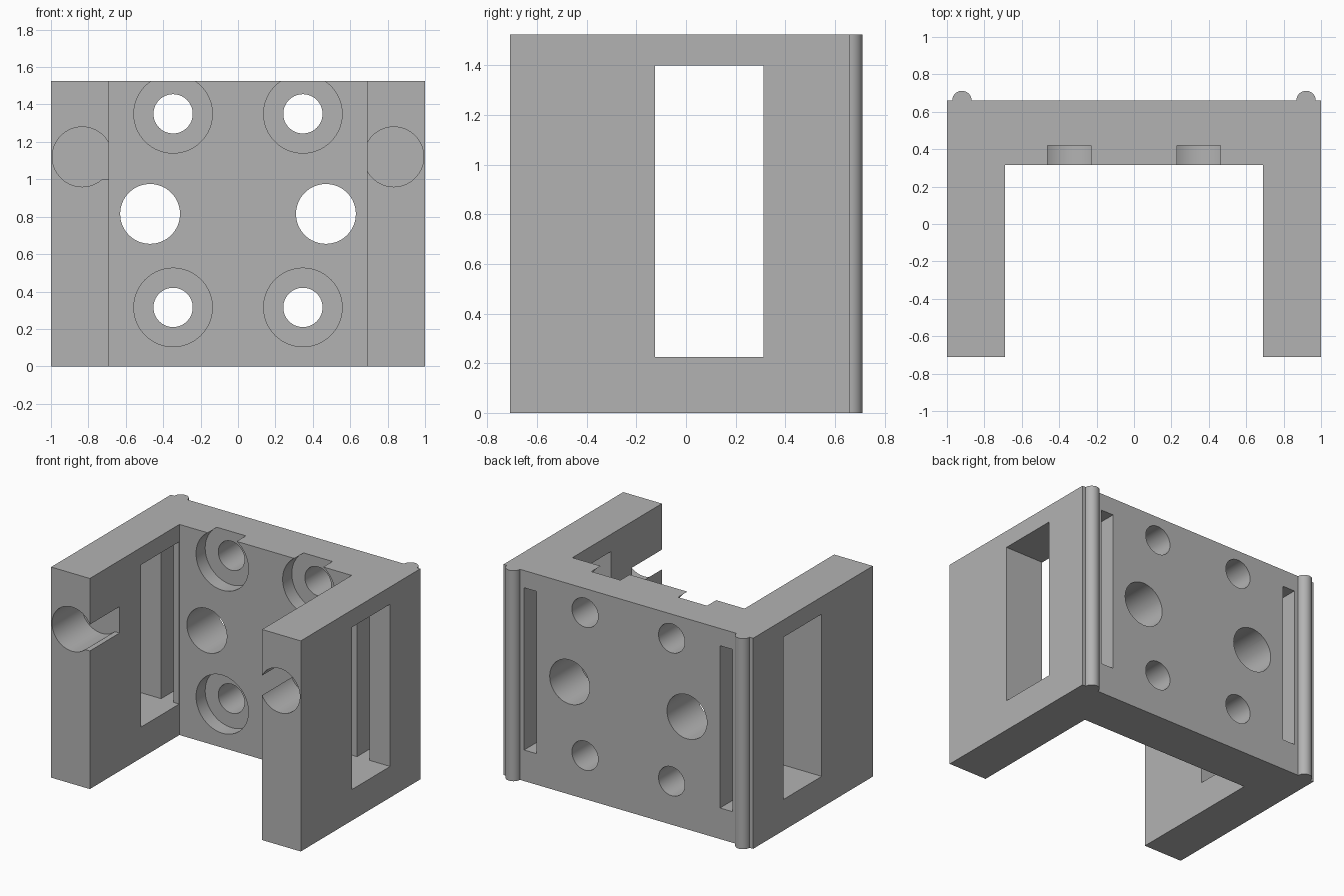
import bpy, bmesh, math

cube = bpy.data.objects.get("Cube")
if cube:
    bpy.data.objects.remove(cube, do_unlink=True)

HEIGHT = 1.525
FRONT, INNER, BACK = -0.71, 0.315, 0.66

grey = bpy.data.materials.new("plain grey")
grey.use_nodes = True
colour = (0.45, 0.45, 0.45, 1)
grey.diffuse_color = colour
grey.node_tree.nodes["Principled BSDF"].inputs["Base Color"].default_value = colour


def extrude(name, points, to_3d, offset):
    """Solid made by sweeping a closed profile along an offset."""
    bm = bmesh.new()
    face = bm.faces.new([bm.verts.new(to_3d(a, b)) for a, b in points])
    result = bmesh.ops.extrude_face_region(bm, geom=[face])
    moved = [g for g in result["geom"] if isinstance(g, bmesh.types.BMVert)]
    bmesh.ops.translate(bm, verts=moved, vec=offset)
    bmesh.ops.recalc_face_normals(bm, faces=bm.faces)
    mesh = bpy.data.meshes.new(name)
    bm.to_mesh(mesh)
    bm.free()
    mesh.materials.append(grey)
    obj = bpy.data.objects.new(name, mesh)
    bpy.context.collection.objects.link(obj)
    return obj


def arc(cx, cy, r, steps, sweep):
    return [(cx + r * math.cos(sweep * i / steps), cy + r * math.sin(sweep * i / steps))
            for i in range(steps + 1)]


def cut(body, cutter):
    cutter.hide_render = True
    mod = body.modifiers.new("cut", 'BOOLEAN')
    mod.operation = 'DIFFERENCE'
    mod.solver = 'EXACT'
    mod.object = cutter
    bpy.context.view_layer.objects.active = body
    bpy.ops.object.modifier_apply(modifier=mod.name)
    bpy.data.objects.remove(cutter, do_unlink=True)


def cut_hole(body, x, z, r, y0, y1):
    circle = arc(x, z, r, 64, 2 * math.pi)[:-1]
    cut(body, extrude("hole_cutter", circle, lambda a, b: (a, y0, b), (0, y1 - y0, 0)))


def cut_box(body, x0, x1, y0, y1, z0, z1):
    rect = [(x0, y0), (x1, y0), (x1, y1), (x0, y1)]
    cut(body, extrude("box_cutter", rect, lambda a, b: (a, b, z0), (0, 0, z1 - z0)))


# U-shaped body with a half-round rib at each back corner
half = [(0.69, INNER), (0.69, FRONT), (1, FRONT), (1, BACK)]
half += arc(0.92, BACK, 0.052, 20, math.pi)
outline = half + [(-x, y) for x, y in reversed(half)]
bracket = extrude("bracket", outline, lambda a, b: (a, b, 0), (0, 0, HEIGHT))

for side in (-1, 1):
    # Arm window and the narrow slot leading from it through the back wall
    xs = sorted((side * 0.6, side * 1.1))
    cut_box(bracket, *xs, -0.125, INNER - 0.002, 0.225, 1.4)
    xs = sorted((side * 0.735, side * 0.835))
    cut_box(bracket, *xs, 0.2, 0.8, 0.225, 1.4)
    # Screw holes with counterbores
    for z in (0.315, 1.35):
        cut_hole(bracket, side * 0.347, z, 0.21, 0.2, 0.42)
        cut_hole(bracket, side * 0.347, z, 0.105, 0.2, 0.8)
    # Large through hole in the back wall
    cut_hole(bracket, side * 0.47, 0.815, 0.16, 0.2, 0.8)
    # Round socket in the arm front, open to the inside
    cut_hole(bracket, side * 0.833, 1.12, 0.16, -0.8, -0.37)

# Squared lower lip of the socket on one arm
cut_box(bracket, -0.76, -0.6, -0.8, -0.37, 1.0, 1.12)

bpy.ops.object.select_all(action='DESELECT')
bracket.select_set(True)
bpy.context.view_layer.objects.active = bracket
bpy.ops.object.shade_smooth_by_angle(angle=math.radians(30))
